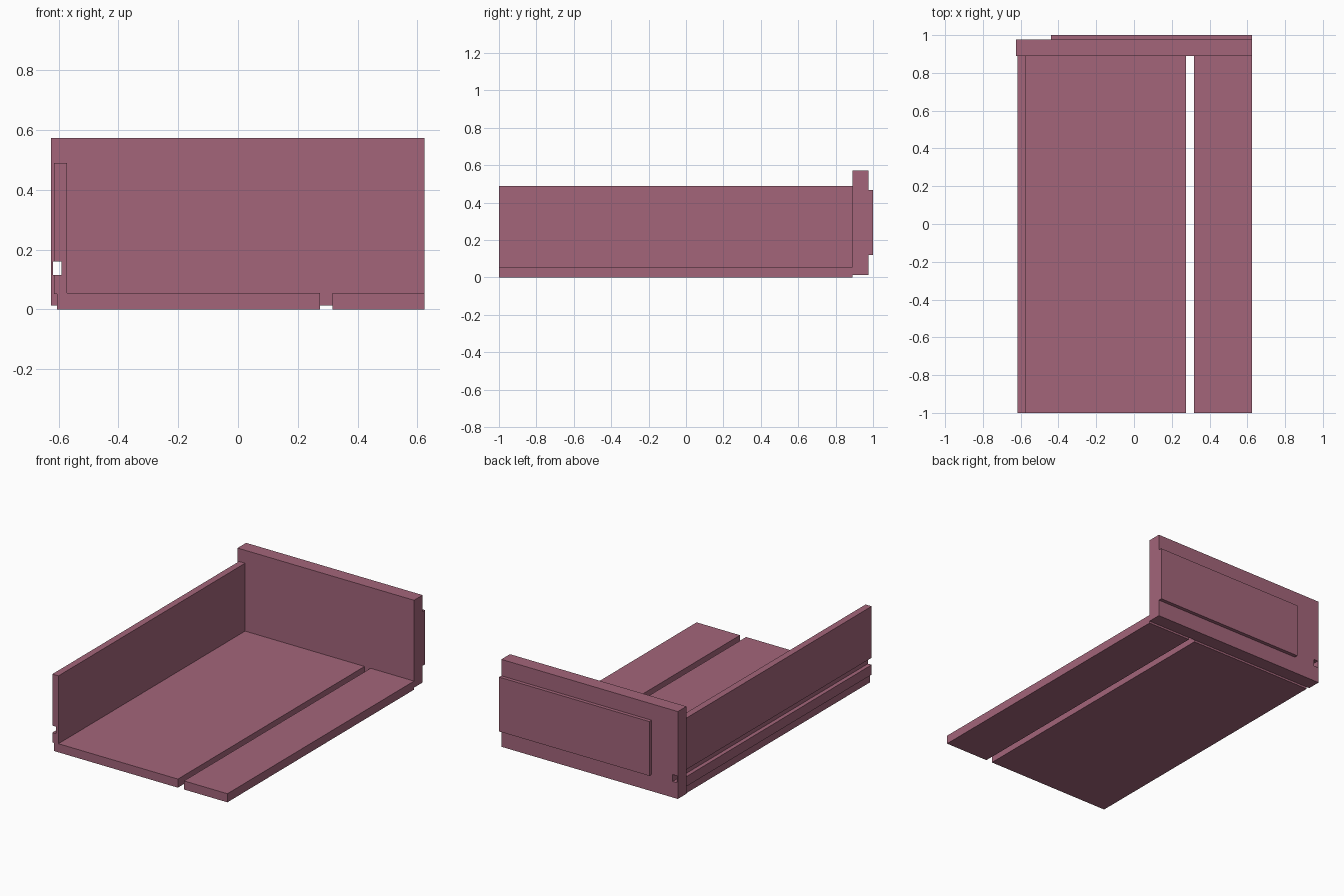
import bpy, bmesh

if "Cube" in bpy.data.objects:
    bpy.data.objects.remove(bpy.data.objects["Cube"])

mat = bpy.data.materials.new("dusty rose")
mat.diffuse_color = (0.366, 0.130, 0.195, 1)
mat.use_nodes = True
mat.node_tree.nodes["Principled BSDF"].inputs["Base Color"].default_value = mat.diffuse_color


def extrude_profile(name, points, y0, y1):
    """Extrude an x-z outline along y."""
    bm = bmesh.new()
    face = bm.faces.new([bm.verts.new((x, y0, z)) for x, z in points])
    ext = bmesh.ops.extrude_face_region(bm, geom=[face])["geom"]
    verts = [v for v in ext if isinstance(v, bmesh.types.BMVert)]
    bmesh.ops.translate(bm, vec=(0, y1 - y0, 0), verts=verts)
    bmesh.ops.recalc_face_normals(bm, faces=bm.faces[:])
    mesh = bpy.data.meshes.new(name)
    bm.to_mesh(mesh)
    bm.free()
    mesh.materials.append(mat)
    obj = bpy.data.objects.new(name, mesh)
    bpy.context.collection.objects.link(obj)
    return obj


def box(name, x0, x1, y0, y1, z0, z1):
    return extrude_profile(name, [(x0, z0), (x1, z0), (x1, z1), (x0, z1)], y0, y1)


FRONT, PANEL, BACK = -1.0, 0.89, 0.977
OUT, IN, GROOVE = -0.616, -0.573, -0.59

# Floor and grooved side wall in one L-shaped profile
extrude_profile("floor_and_side_wall", [
    (-0.605, 0), (0.274, 0), (0.274, 0.055), (IN, 0.055), (IN, 0.49),
    (OUT, 0.49), (OUT, 0.16), (GROOVE, 0.16), (GROOVE, 0.115),
    (OUT, 0.115), (OUT, 0.052), (-0.605, 0.052)], FRONT, PANEL)

# Separate floor strip beyond the slot
box("floor_strip", 0.317, 0.625, FRONT, PANEL, 0, 0.055)

# End panel with a small hole in line with the groove
panel = box("end_panel", -0.626, 0.625, PANEL, BACK, 0.013, 0.573)
cutter = box("hole_cutter", -0.62, GROOVE, PANEL - 0.1, BACK + 0.1, 0.115, 0.16)
cutter.hide_render = True
cutter.hide_viewport = True
cut = panel.modifiers.new("hole", 'BOOLEAN')
cut.operation = 'DIFFERENCE'
cut.solver = 'EXACT'
cut.object = cutter

# Raised plate on the outside of the panel
box("raised_plate", -0.44, 0.625, BACK, 1.0, 0.12, 0.468)
